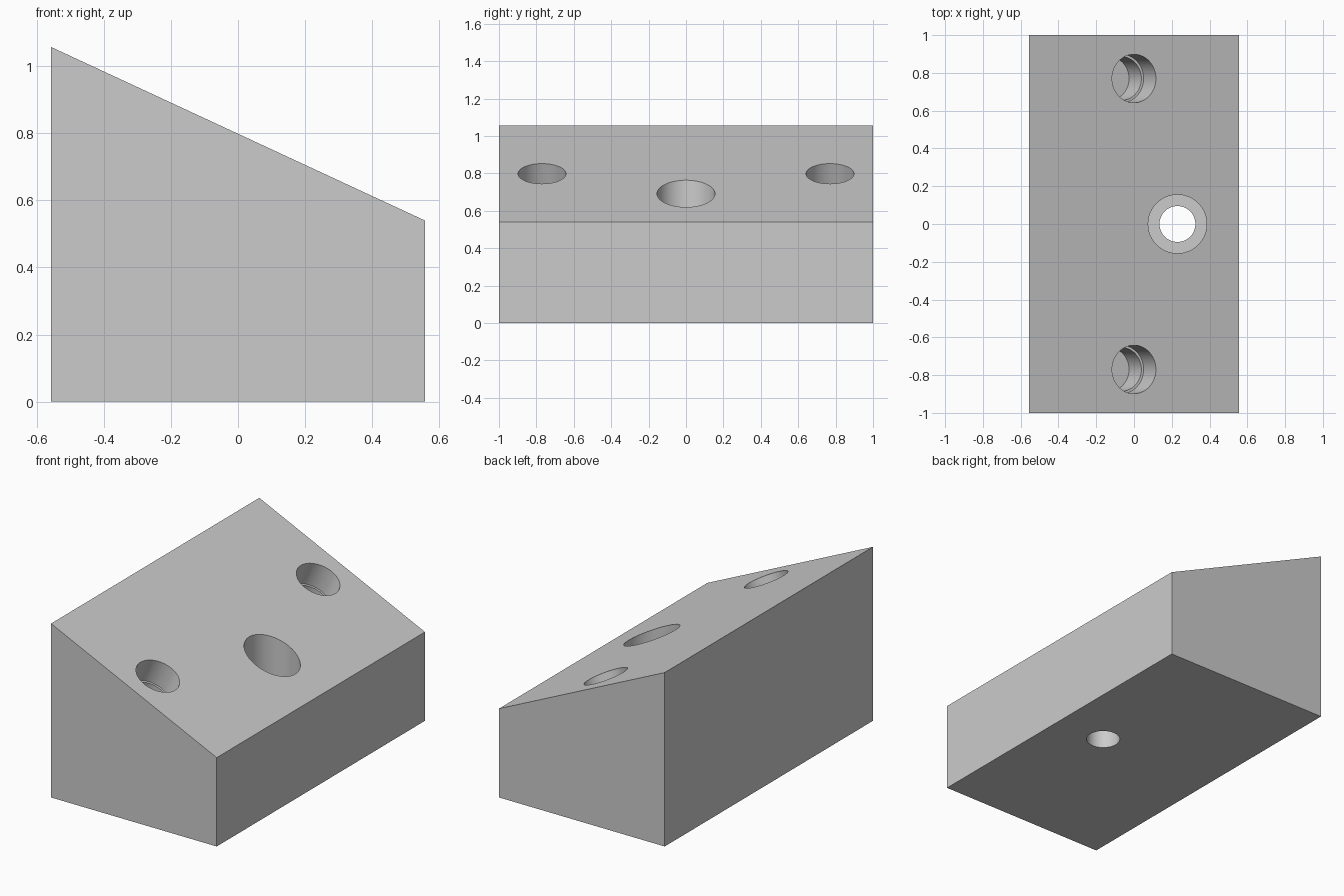
import bpy, bmesh, math
from mathutils import Matrix, Vector

if "Cube" in bpy.data.objects:
    bpy.data.objects.remove(bpy.data.objects["Cube"], do_unlink=True)

HALF_W, HALF_L = 0.557, 1.0
HIGH, LOW = 1.057, 0.54
MID = (HIGH + LOW) / 2
TILT = math.atan2(HIGH - LOW, 2 * HALF_W)

gray = bpy.data.materials.new("light gray")
gray.use_nodes = True
color = (0.6, 0.6, 0.6, 1)
gray.diffuse_color = color
gray.node_tree.nodes["Principled BSDF"].inputs["Base Color"].default_value = color


def add_object(name, bm):
    mesh = bpy.data.meshes.new(name)
    bmesh.ops.recalc_face_normals(bm, faces=bm.faces)
    bm.to_mesh(mesh)
    bm.free()
    mesh.materials.append(gray)
    obj = bpy.data.objects.new(name, mesh)
    bpy.context.collection.objects.link(obj)
    return obj


# Sloped block: side profile extruded along y
bm = bmesh.new()
profile = [(-HALF_W, 0), (HALF_W, 0), (HALF_W, LOW), (-HALF_W, HIGH)]
face = bm.faces.new([bm.verts.new((x, -HALF_L, z)) for x, z in profile])
side = bmesh.ops.extrude_face_region(bm, geom=[face])
verts = [v for v in side["geom"] if isinstance(v, bmesh.types.BMVert)]
bmesh.ops.translate(bm, verts=verts, vec=(0, 2 * HALF_L, 0))
block = add_object("sloped_block", bm)
bpy.context.view_layer.objects.active = block
block.select_set(True)


def drill(origin, tilt, radius, bottom, top):
    """Cut a round hole along the tilted local z axis."""
    bm = bmesh.new()
    place = (Matrix.Translation(Vector(origin)) @ Matrix.Rotation(tilt, 4, 'Y')
             @ Matrix.Translation((0, 0, (bottom + top) / 2)))
    bmesh.ops.create_cone(bm, cap_ends=True, segments=64, radius1=radius,
                          radius2=radius, depth=top - bottom, matrix=place)
    cutter = add_object("hole_cutter", bm)
    cutter.hide_render = True
    mod = block.modifiers.new("hole", 'BOOLEAN')
    mod.operation = 'DIFFERENCE'
    mod.solver = 'EXACT'
    mod.object = cutter
    bpy.ops.object.modifier_apply(modifier=mod.name)
    bpy.data.objects.remove(cutter, do_unlink=True)


# Stepped blind holes square to the slope
for y in (-0.77, 0.77):
    drill((0, y, MID), TILT, 0.128, -0.155, 0.2)
    drill((0, y, MID), TILT, 0.115, -0.31, 0.2)

# Vertical screw hole with a wide counterbore
drill((0.23, 0, 0), 0, 0.155, 0.22, 1.3)
drill((0.23, 0, 0), 0, 0.095, -0.2, 1.3)

bpy.ops.object.shade_smooth_by_angle(angle=math.radians(20))
